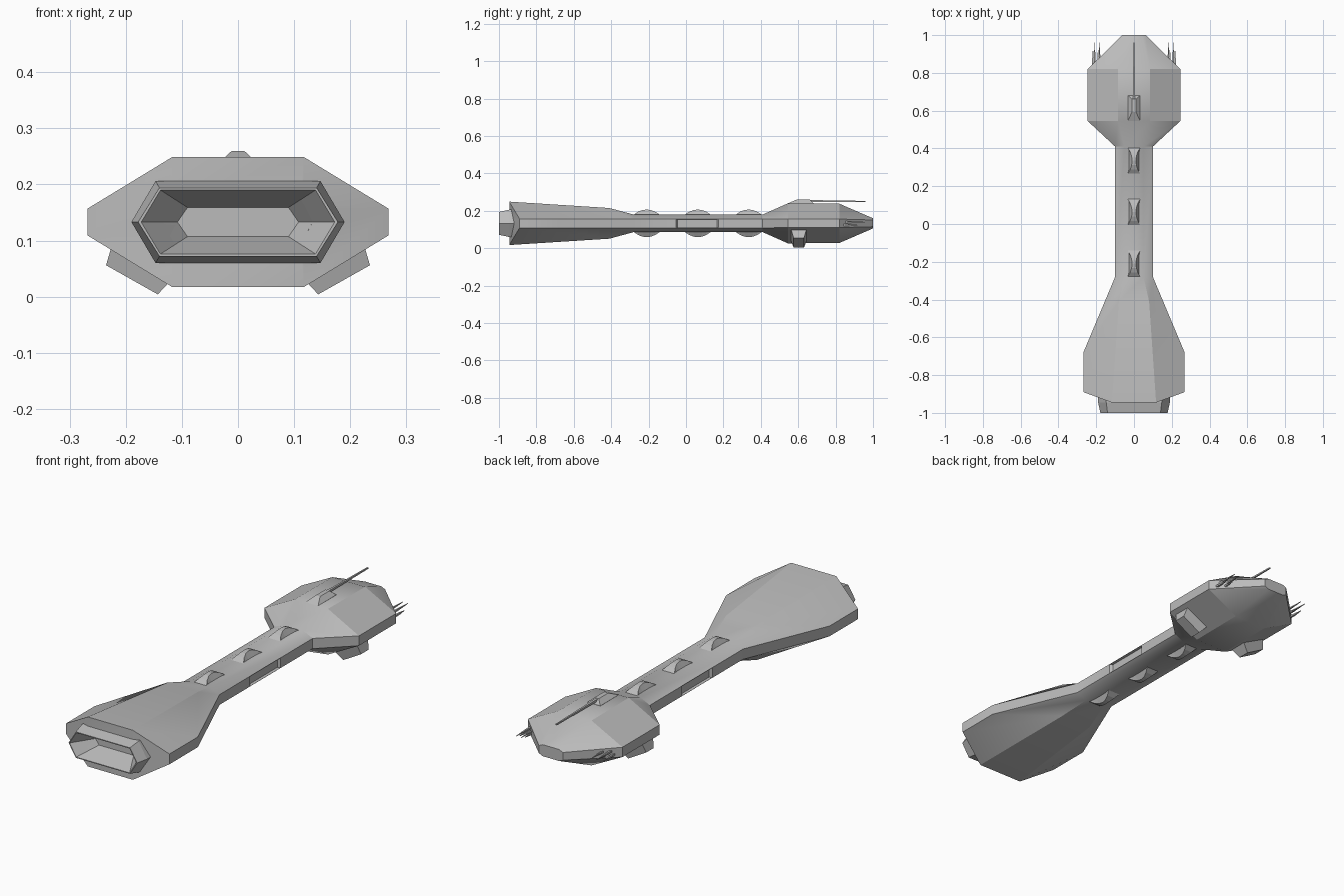
import bpy, bmesh, math
from mathutils import Vector

if "Cube" in bpy.data.objects:
    bpy.data.objects.remove(bpy.data.objects["Cube"])

ZC = 0.133  # height of the ship's long axis

grey = bpy.data.materials.new("hull_grey")
grey.diffuse_color = (0.5, 0.5, 0.5, 1)
grey.use_nodes = True
grey.node_tree.nodes["Principled BSDF"].inputs["Base Color"].default_value = grey.diffuse_color


def loft(name, rings, split_caps=False):
    """Skin a list of equal-length vertex rings and close both ends."""
    bm = bmesh.new()
    vs = [[bm.verts.new(p) for p in r] for r in rings]
    n = len(rings[0])
    for a, b in zip(vs, vs[1:]):
        for i in range(n):
            j = (i + 1) % n
            bm.faces.new((a[i], a[j], b[j], b[i]))
    for cap in (vs[0], vs[-1]):
        if split_caps:
            for ids in ((0, 1, 2, 3), (4, 5, 6, 7), (0, 3, 4, 7)):
                bm.faces.new([cap[i] for i in ids])
        else:
            bm.faces.new(cap)
    bmesh.ops.recalc_face_normals(bm, faces=bm.faces)
    me = bpy.data.meshes.new(name)
    bm.to_mesh(me)
    bm.free()
    me.materials.append(grey)
    ob = bpy.data.objects.new(name, me)
    bpy.context.collection.objects.link(ob)
    return ob


def cut(ob, cutter):
    """Subtract the cutter from the object."""
    cutter.hide_render = True
    m = ob.modifiers.new("cut", "BOOLEAN")
    m.operation, m.solver, m.object = "DIFFERENCE", "EXACT", cutter
    bpy.context.view_layer.objects.active = ob
    bpy.ops.object.modifier_apply(modifier=m.name)


def octagon(tx, ty, th, sx, sy, sh):
    """Hull station: flat top/bottom at half height th, side band at half height sh."""
    right = [(tx, ty, ZC + th), (sx, sy, ZC + sh), (sx, sy, ZC - sh), (tx, ty, ZC - th)]
    return right + [(-x, y, z) for x, y, z in reversed(right)]


def hexagon(y, mx, tx, h):
    return [(mx, y, ZC), (tx, y, ZC - h), (-tx, y, ZC - h),
            (-mx, y, ZC), (-tx, y, ZC + h), (tx, y, ZC + h)]


def rect(c, u, v):
    c, u, v = Vector(c), Vector(u), Vector(v)
    return [c + u + v, c - u + v, c - u - v, c + u - v]


# Hull: engine block, neck and head in one skin
hull = loft("hull", [octagon(*s) for s in (
    (.117, -.945, .116, .268, -.89, .024),
    (.08, -.41, .082, .268, -.68, .024),
    (.05, -.28, .047, .10, -.28, .024),
    (.05, .41, .047, .10, .41, .024),
    (.085, .545, .107, .245, .545, .023),
    (.085, .82, .105, .245, .82, .023),
    (.042, 1.0, .027, .062, 1.0, .018))], split_caps=True)

# Engine nozzle with a tapered cavity running into the hull
nozzle = loft("engine_nozzle", [hexagon(-1.0, .178, .140, .061),
                                hexagon(-.945, .19, .147, .073),
                                hexagon(-.91, .19, .147, .073)])
cavity = loft("cavity_cutter", [hexagon(-1.01, .179, .143, .060),
                                hexagon(-.90, .108, .09, .026)])
cut(nozzle, cavity)
cut(hull, cavity)
bpy.data.objects.remove(cavity)

# Shallow recesses in both sides of the neck
for s in (1, -1):
    slot = loft("slot_cutter", [rect((s * .11, .06, ZC), (0, .12, 0), (0, 0, .025)),
                                rect((s * .088, .06, ZC), (0, .105, 0), (0, 0, .021))])
    cut(hull, slot)
    bpy.data.objects.remove(slot)

bpy.ops.object.select_all(action="DESELECT")
hull.select_set(True)
bpy.context.view_layer.objects.active = hull
bpy.ops.object.shade_smooth_by_angle(angle=math.radians(25))

# Curved blisters above and below the neck
for k, yc in enumerate((-.21, .063, .335)):
    for s, side in ((1, "upper"), (-1, "lower")):
        rings = []
        for i in range(7):
            t = i / 3 - 1
            rise = 1 - t * t
            w = .033 - .023 * rise
            y, base, top = yc + .07 * t, ZC + s * .035, ZC + s * (.046 + .028 * rise)
            rings.append([(-.033, y, base), (.033, y, base), (w, y, top), (-w, y, top)])
        loft(f"{side}_blister_{k + 1}", rings)

# Top turret and its long barrel
loft("turret", [rect((0, .613, .225), (.033, 0, 0), (0, .068, 0)),
                rect((0, .613, .24), (.033, 0, 0), (0, .068, 0)),
                rect((0, .627, .26), (.011, 0, 0), (0, .035, 0))])
loft("turret_barrel", [rect((0, .64, .252), (.008, 0, 0), (0, 0, .007)),
                       rect((0, .70, .252), (.005, 0, 0), (0, 0, .005)),
                       rect((0, .96, .25), (.003, 0, 0), (0, 0, .003))])

for s, side in ((1, "right"), (-1, "left")):
    # Pods under the head, square to its lower slope
    along, inward = Vector((s * .87, 0, .49)), Vector((-s * .49, 0, .87))
    outer = Vector((s * .189, .603, .030))
    loft(f"{side}_lower_pod", [rect(outer, along * .053, (0, .028, 0)),
                               rect(outer + inward * .055, along * .066, (0, .044, 0))])
    # Antenna prongs beside the nose
    for k, (x, z, tip) in enumerate(((.182, .140, .96), (.190, .124, .92),
                                     (.208, .140, .96), (.217, .124, .92))):
        loft(f"{side}_prong_{k + 1}", [rect((s * x, .80, z), (.005, 0, 0), (0, 0, .005)),
                                       rect((s * x, .88, z), (.004, 0, 0), (0, 0, .004)),
                                       rect((s * x, tip, z), (.001, 0, 0), (0, 0, .001))])
